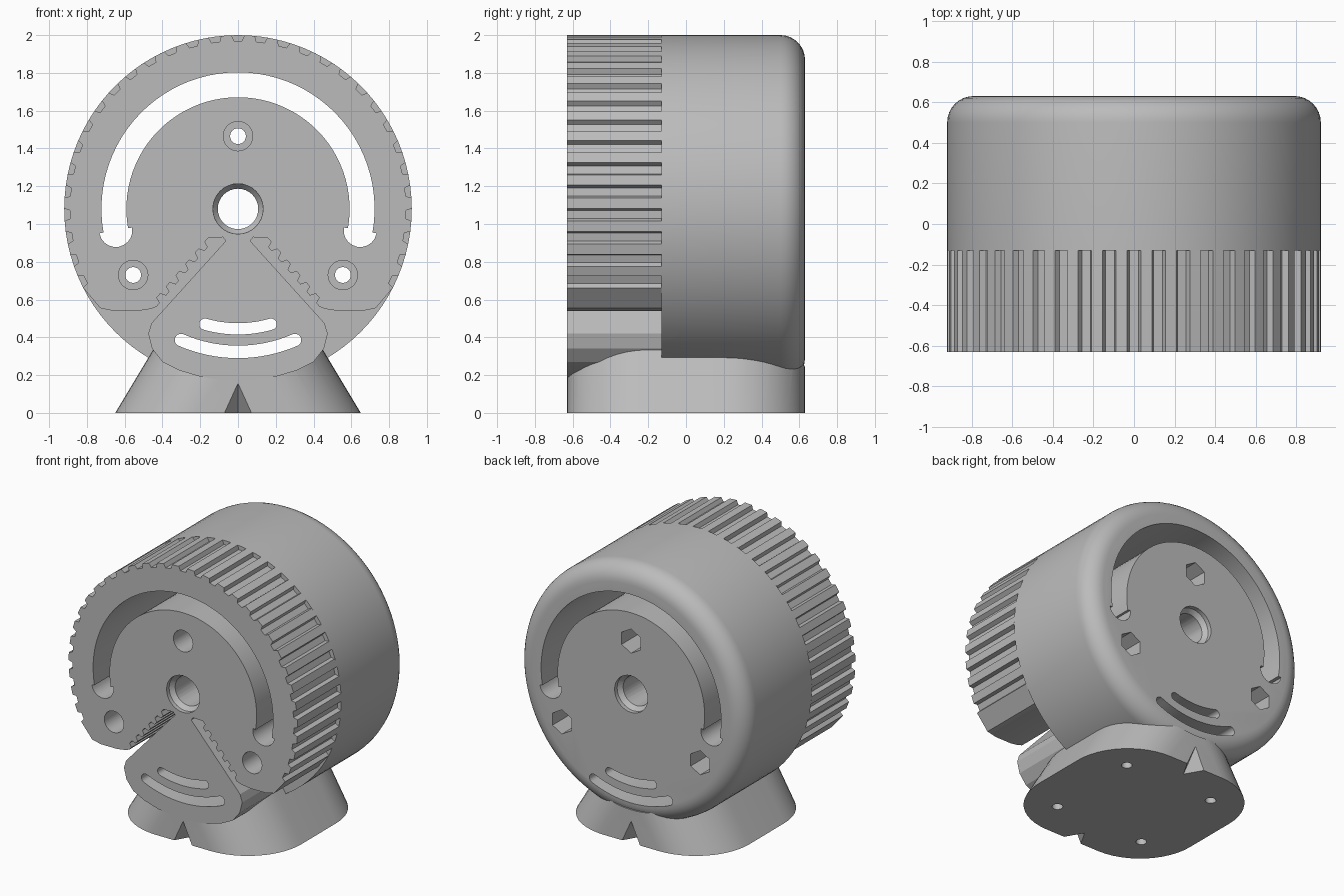
import bpy, bmesh, math
from mathutils import Vector

if "Cube" in bpy.data.objects:
    bpy.data.objects.remove(bpy.data.objects["Cube"])

CZ, R = 1.08, 0.92            # axle height and drum radius
FRONT, SEAM, BACK = -0.63, -0.13, 0.63

grey = bpy.data.materials.new("plain_grey")
grey.diffuse_color = (0.5, 0.5, 0.5, 1)
grey.use_nodes = True
grey.node_tree.nodes["Principled BSDF"].inputs["Base Color"].default_value = grey.diffuse_color


def polar(r, a):
    """Point in the xz plane; angle in degrees clockwise from straight up."""
    a = math.radians(a)
    return (r * math.sin(a), CZ + r * math.cos(a))


def make(name, bm):
    bmesh.ops.recalc_face_normals(bm, faces=bm.faces)
    me = bpy.data.meshes.new(name)
    bm.to_mesh(me)
    bm.free()
    me.materials.append(grey)
    ob = bpy.data.objects.new(name, me)
    bpy.context.collection.objects.link(ob)
    return ob


def loft(name, rings, closed=True):
    """Skin a list of equally long rings and cap both ends."""
    bm = bmesh.new()
    vs = [[bm.verts.new(p) for p in ring] for ring in rings]
    n = len(rings[0])
    for a, b in zip(vs, vs[1:]):
        for i in range(n):
            j = (i + 1) % n
            bm.faces.new((a[i], a[j], b[j], b[i]))
    bm.faces.new(vs[0])
    bm.faces.new(vs[-1])
    return make(name, bm)


def prism(name, pts, y0, y1):
    return loft(name, [[(x, y, z) for x, z in pts] for y in (y0, y1)])


def circle(cx, cz, r, n=32, turn=0):
    return [(cx + r * math.sin(turn + 2 * math.pi * i / n),
             cz + r * math.cos(turn + 2 * math.pi * i / n)) for i in range(n)]


def lathe(name, profile, n=96):
    """Turn (y, radius) pairs around the axle."""
    return loft(name, [[(x, y, z) for x, z in circle(0, CZ, r, n)] for y, r in profile])


def slot(r, a0, a1, hw, cap, steps):
    """Arc-shaped slot outline with round ends."""
    arc = [a0 + (a1 - a0) * i / steps for i in range(steps + 1)]
    pts = [polar(r + hw, a) for a in arc]
    for end, start in ((a1, 0), (a0, 180)):
        cx, cz = polar(r, end)
        for i in range(11):
            t = math.radians(end + start + 18 * i)
            pts.append((cx + cap * math.sin(t), cz + cap * math.cos(t)))
        if end == a1:
            pts += [polar(r - hw, a) for a in reversed(arc)]
    return pts


def cut(ob, cutters):
    bpy.context.view_layer.objects.active = ob
    for c in cutters:
        m = ob.modifiers.new("cut", 'BOOLEAN')
        m.operation, m.solver, m.object = 'DIFFERENCE', 'EXACT', c
        bpy.ops.object.modifier_apply(modifier=m.name)


def smooth(ob, angle):
    bpy.ops.object.select_all(action='DESELECT')
    ob.select_set(True)
    bpy.context.view_layer.objects.active = ob
    bpy.ops.object.shade_smooth_by_angle(angle=math.radians(angle))


# Front wheel: right half of the outline, from wedge bottom up and round the rim
half = [polar(0.91, a) for a in (180, 174, 167, 160)]
half += [(0.40, 0.27), (0.455, 0.34), (0.475, 0.42), (0.458, 0.475),
         (0.065, 0.91), (0.08, 0.93)]
start, end = Vector((0.155, 0.93)), Vector((0.46, 0.575))
step = (end - start) / 6
nrm = Vector((-0.76, -0.65)) * 0.03
for i in range(6):                       # ratchet edge beside the wedge
    base = start + step * i
    for t, k in ((0.05, 0), (0.4, 0), (0.55, 1), (0.9, 1)):
        half.append(tuple(base + step * t + nrm * k))
half += [(0.465, 0.55), (0.53, 0.54), (0.66, 0.54), (0.73, 0.555)]
pitch = 360 / 47
for i in range(15, -1, -1):              # rim grooves
    a = i * pitch
    for da, r in ((2.1, R), (1.4, 0.89), (-1.4, 0.89), (-2.1, R)):
        if a + da > 0 and a + da < 123.5:
            half.append(polar(r, a + da))
outline = half + [(-x, z) for x, z in reversed(half) if x > 1e-5]
wheel = prism("front_wheel", outline, FRONT, SEAM)

# Back drum with a rounded rear edge
f = 0.13
profile = [(SEAM, R)] + [(BACK - f + f * math.sin(math.pi * i / 16),
                          R - f + f * math.cos(math.pi * i / 16)) for i in range(9)]
drum = lathe("back_drum", profile)

# Openings that run through wheel and drum
through = [
    prism("cut_main_slot", slot(0.657, -100, 100, 0.066, 0.088, 48), -1, 1),
    prism("cut_upper_slot", slot(0.635, 164, 196, 0.03, 0.03, 12), -1, 1),
    prism("cut_lower_slot", slot(0.757, 156.5, 203.5, 0.033, 0.033, 16), -1, 1),
    prism("cut_axle", circle(0, CZ, 0.107), -1, 1),
]
bores, hexes = [], []
for x, z in ((0, 1.465), (0.555, 0.73), (-0.555, 0.73)):
    through.append(prism("cut_bolt", circle(x, z, 0.042, 24), -1, 1))
    bores.append(prism("cut_bore", circle(x, z, 0.078, 24), -0.8, -0.38))
    hexes.append(prism("cut_hex", circle(x, z, 0.088, 6), 0.38, 0.8))
bores.append(lathe("cut_front_lip", [(-0.8, 0.133), (-0.6, 0.133), (-0.56, 0.10)], 32))
hexes.append(lathe("cut_back_lip", [(0.56, 0.10), (0.60, 0.133), (0.8, 0.133)], 32))
cut(wheel, through + bores)
cut(drum, through + hexes)

# Foot: rounded block that narrows sideways toward the drum
def foot_ring(z):
    hx, r = 0.65 - 0.6 * z, 0.43
    ring = []
    for k, (sx, sy) in enumerate(((1, 1), (-1, 1), (-1, -1), (1, -1))):
        for i in range(13):
            t = math.pi / 2 * (k + i / 12)
            ring.append((sx * (hx - r) + r * math.cos(t),
                         sy * (BACK - r) + r * math.sin(t), z))
    return ring

foot = loft("foot", [foot_ring(0), foot_ring(0.36)])
foot_cuts = [prism("cut_saddle", circle(0, CZ, 0.84, 96), -1, 1)]

# Screw holes under the foot and pointer notches front and back
for sx in (-1, 1):
    for sy in (-1, 1):
        foot_cuts.append(loft("cut_screw", [
            [(sx * 0.36 + x, sy * 0.355 + y, z) for x, y in circle(0, 0, 0.036, 16)]
            for z in (-0.1, 0.18)]))
for s in (-1, 1):
    foot_cuts.append(loft("cut_notch", [
        [(-w, y * s, -0.02), (w, y * s, -0.02), (0, y * s, h)]
        for y, w, h in ((0.66, 0.098, 0.195), (0.5, 0.006, -0.01))]))
cut(foot, foot_cuts)

for c in through + bores + hexes + foot_cuts:
    bpy.data.objects.remove(c)

smooth(wheel, 20)
smooth(drum, 30)
smooth(foot, 30)
